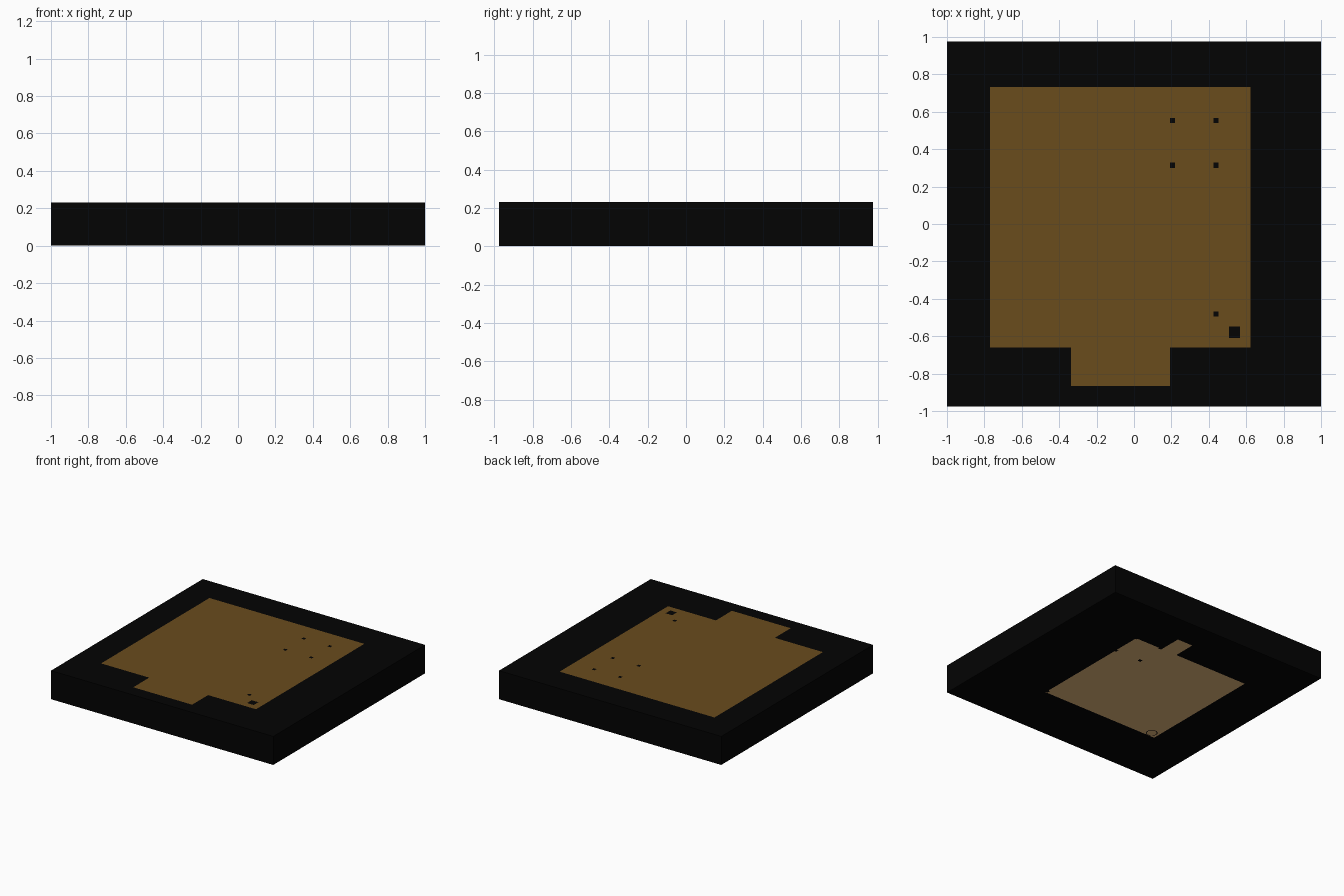
import bpy, bmesh, math
from mathutils import Vector

if "Cube" in bpy.data.objects:
    bpy.data.objects.remove(bpy.data.objects["Cube"])

W, D, H = 1.0, 0.975, 0.232


def material(name, rgb):
    m = bpy.data.materials.new(name)
    m.diffuse_color = (*rgb, 1)
    m.use_nodes = True
    m.node_tree.nodes["Principled BSDF"].inputs["Base Color"].default_value = m.diffuse_color
    return m


black = material("black", (0.001, 0.001, 0.001))
brown = material("earth brown", (0.144, 0.0725, 0.012))
tan = material("light wood brown", (0.79, 0.49, 0.21))


def square(x, y, s):
    return (x - s / 2, x + s / 2, y - s / 2, y + s / 2)


# floor plans as rectangles (x0, x1, y0, y1)
top_floor = [(-0.77, 0.624, -0.66, 0.733), (-0.337, 0.193, -0.865, -0.66)]
bottom_floor = [(-0.615, 0.44, -0.50, 0.55), (0.05, 0.19, 0.54, 0.735)]
# dark square posts showing through the floors
posts = [square(x, y, 0.027) for x in (0.205, 0.439) for y in (0.314, 0.553)]
posts += [square(0.439, -0.481, 0.027), square(0.538, -0.579, 0.06)]


def inside(p, rects):
    return any(a < p.x < b and c < p.y < d for a, b, c, d in rects)


# slab: a box whose top and bottom are cut along the floor plan edges
bm = bmesh.new()
bmesh.ops.create_cube(bm, size=2)
for v in bm.verts:
    v.co = Vector((v.co.x * W, v.co.y * D, (v.co.z + 1) * H / 2))


def cut(axis, value):
    n = Vector((0, 0, 0))
    n[axis] = 1
    bmesh.ops.bisect_plane(bm, geom=bm.verts[:] + bm.edges[:] + bm.faces[:],
                           dist=1e-5, plane_co=n * value, plane_no=n)


rects = top_floor + bottom_floor + posts
for value in sorted({round(v, 4) for r in rects for v in r[:2]}):
    cut(0, value)
for value in sorted({round(v, 4) for r in rects for v in r[2:]}):
    cut(1, value)

# colour the floors by direction and plan
bm.normal_update()
for f in bm.faces:
    c = f.calc_center_median()
    if inside(c, posts):
        continue
    if f.normal.z > 0.5 and inside(c, top_floor):
        f.material_index = 1
    elif f.normal.z < -0.5 and inside(c, bottom_floor):
        f.material_index = 2


def add_object(name, bm, mats):
    mesh = bpy.data.meshes.new(name)
    bm.to_mesh(mesh)
    bm.free()
    for m in mats:
        mesh.materials.append(m)
    bpy.context.collection.objects.link(bpy.data.objects.new(name, mesh))


add_object("base_slab", bm, (black, brown, tan))

# thin round marking painted on the underside
bm = bmesh.new()
N = 16
loops = [[bm.verts.new((-0.555 + r * math.cos(2 * math.pi * i / N),
                        -0.455 + r * math.sin(2 * math.pi * i / N), -0.0005))
          for i in range(N)] for r in (0.037, 0.043)]
for i in range(N):
    j = (i + 1) % N
    bm.faces.new((loops[0][i], loops[0][j], loops[1][j], loops[1][i]))
add_object("underside_ring", bm, (black,))
